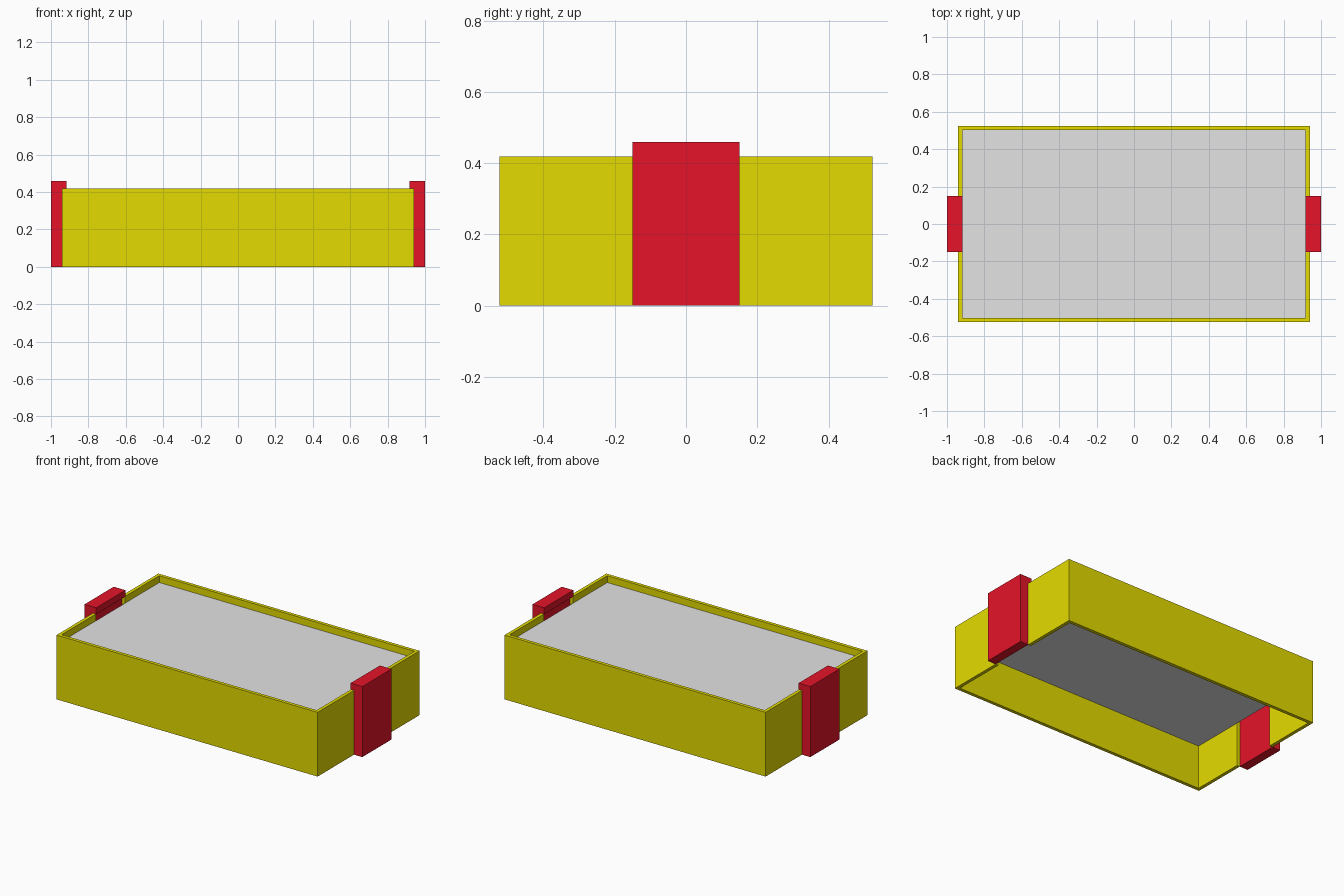
import bpy, bmesh

if "Cube" in bpy.data.objects:
    bpy.data.objects.remove(bpy.data.objects["Cube"])

X, Y, H, T = 0.94, 0.524, 0.418, 0.022  # outer half sizes, height, wall thickness
TAB = 0.15                              # half width of end tabs and wall notches


def material(name, rgb):
    m = bpy.data.materials.new(name)
    m.diffuse_color = (*rgb, 1)
    m.use_nodes = True
    m.node_tree.nodes["Principled BSDF"].inputs["Base Color"].default_value = m.diffuse_color
    return m


YELLOW = material("yellow", (0.78, 0.71, 0.0))
RED = material("red", (0.78, 0.007, 0.022))
GREY = material("light grey", (0.77, 0.77, 0.77))


def prism(name, points, direction, mat):
    """Extrude a closed planar outline along a vector."""
    bm = bmesh.new()
    face = bm.faces.new([bm.verts.new(p) for p in points])
    ext = bmesh.ops.extrude_face_region(bm, geom=[face], use_keep_orig=True)
    verts = [g for g in ext["geom"] if isinstance(g, bmesh.types.BMVert)]
    bmesh.ops.translate(bm, verts=verts, vec=direction)
    bmesh.ops.recalc_face_normals(bm, faces=bm.faces)
    me = bpy.data.meshes.new(name)
    bm.to_mesh(me)
    bm.free()
    me.materials.append(mat)
    ob = bpy.data.objects.new(name, me)
    bpy.context.collection.objects.link(ob)
    return ob


# Wall frame: two C-shaped halves, leaving a notch in each end
for side, s in (("front", -1), ("back", 1)):
    outline = [(-X, TAB), (-X, Y), (X, Y), (X, TAB),
               (X - T, TAB), (X - T, Y - T), (T - X, Y - T), (T - X, TAB)]
    prism(side + "_wall", [(x, s * y, 0) for x, y in outline], (0, 0, H), YELLOW)

# Recessed panel between the walls
a, b = X - T, Y - T
prism("panel", [(-a, -b, 0.287), (a, -b, 0.287), (a, b, 0.287), (-a, b, 0.287)],
      (0, 0, 0.087), GREY)

# End tabs with a small lip hooking over the wall
for side, s in (("left", -1), ("right", 1)):
    outline = [(1, 0), (1, 0.459), (0.916, 0.459), (0.916, H), (X, H), (X, 0)]
    prism(side + "_tab", [(s * x, -TAB, z) for x, z in outline], (0, 2 * TAB, 0), RED)
